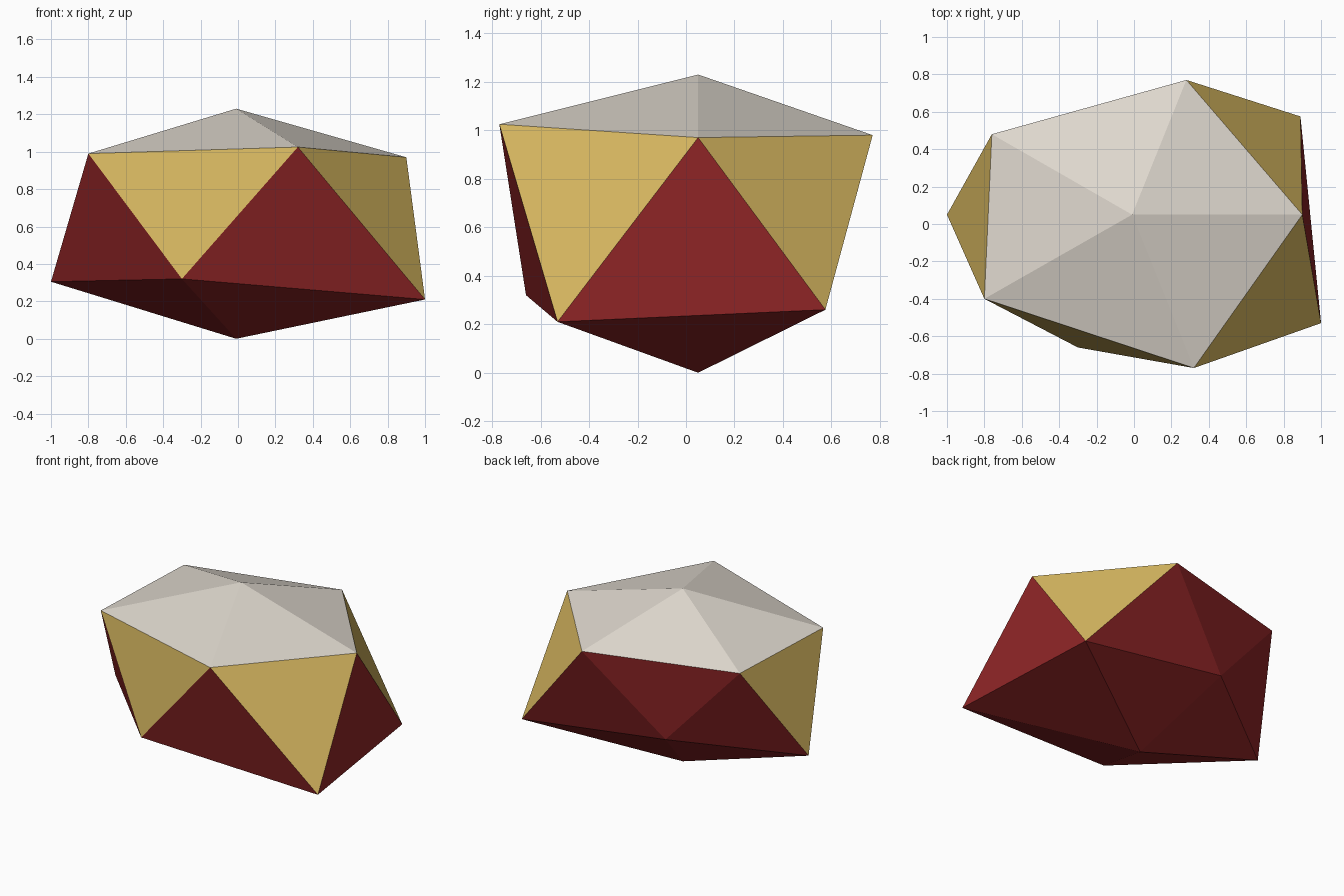
import bpy
import bmesh

cube = bpy.data.objects.get("Cube")
if cube:
    bpy.data.objects.remove(cube, do_unlink=True)


def make_material(name, rgb):
    mat = bpy.data.materials.new(name)
    mat.use_nodes = True
    colour = (*rgb, 1.0)
    mat.diffuse_color = colour
    mat.node_tree.nodes["Principled BSDF"].inputs["Base Color"].default_value = colour
    return mat


# Matching five-point rings of the uneven twenty-sided rock
upper = [(0.90, 0.05, 0.97), (0.28, 0.77, 0.98), (-0.76, 0.48, 0.99),
         (-0.80, -0.40, 0.99), (0.32, -0.77, 1.025)]
lower = [(1.0, -0.53, 0.21), (0.89, 0.575, 0.26), (-0.245, 0.58, 0.42),
         (-1.0, 0.05, 0.305), (-0.30, -0.66, 0.32)]

bm = bmesh.new()
apex = bm.verts.new((-0.01, 0.05, 1.23))
base = bm.verts.new((-0.01, 0.05, 0.0))
top = [bm.verts.new(p) for p in upper]
low = [bm.verts.new(p) for p in lower]

# Crown, zigzag wall and pointed underside
count = len(top)
for i in range(count):
    j = (i + 1) % count
    bm.faces.new((apex, top[i], top[j]))
    bm.faces.new((top[i], low[i], low[j]))
    bm.faces.new((top[i], low[j], top[j]))
    bm.faces.new((base, low[j], low[i]))
bm.normal_update()

# Colour by slope: flat tops stone, outward slopes sand, the rest red
for face in bm.faces:
    slope = face.normal.z
    face.material_index = 0 if slope > 0.6 else 1 if slope > 0.09 else 2
    face.smooth = False

mesh = bpy.data.meshes.new("rock")
bm.to_mesh(mesh)
bm.free()
mesh.materials.append(make_material("pale stone", (0.74, 0.69, 0.62)))
mesh.materials.append(make_material("sand yellow", (0.70, 0.49, 0.12)))
mesh.materials.append(make_material("dark red", (0.27, 0.018, 0.019)))
rock = bpy.data.objects.new("rock", mesh)
bpy.context.scene.collection.objects.link(rock)
